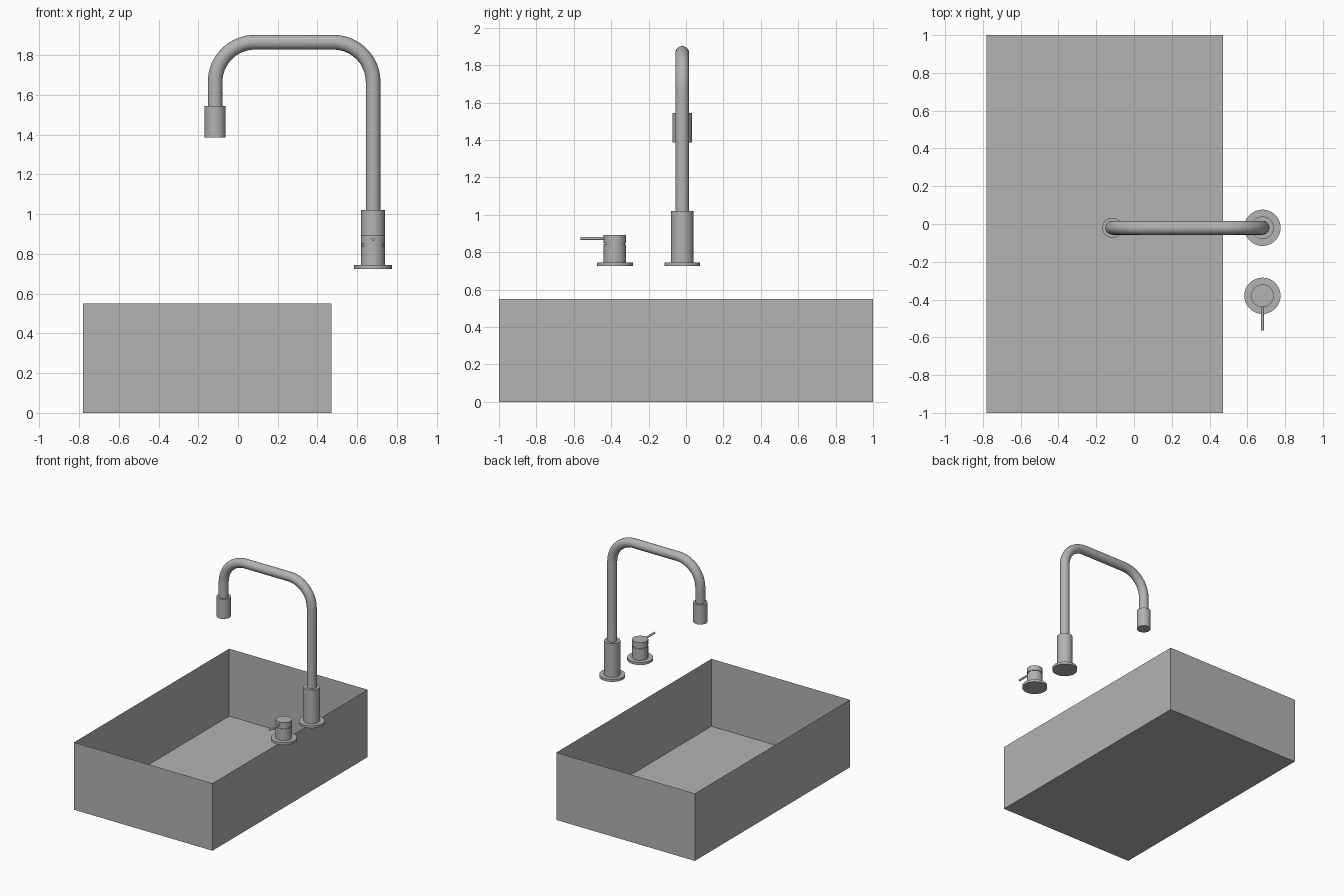
import bpy
import bmesh
import math

cube = bpy.data.objects.get("Cube")
if cube:
    bpy.data.objects.remove(cube, do_unlink=True)

GREY = (0.45, 0.45, 0.45, 1)
metal = bpy.data.materials.new("plain grey")
metal.use_nodes = True
metal.diffuse_color = GREY
metal.node_tree.nodes["Principled BSDF"].inputs["Base Color"].default_value = GREY

TAP_X, SPOUT_Y, HANDLE_Y = 0.68, -0.02, -0.38


def finish(obj, smooth=True):
    obj.data.materials.append(metal)
    if smooth:
        bpy.ops.object.select_all(action="DESELECT")
        obj.select_set(True)
        bpy.context.view_layer.objects.active = obj
        bpy.ops.object.shade_smooth_by_angle(angle=math.radians(35))
    return obj


def link_mesh(name, bm):
    mesh = bpy.data.meshes.new(name)
    bm.to_mesh(mesh)
    bm.free()
    obj = bpy.data.objects.new(name, mesh)
    bpy.context.collection.objects.link(obj)
    return obj


def cylinder(name, x, y, radius, bottom, top):
    bpy.ops.mesh.primitive_cylinder_add(
        vertices=48, radius=radius, depth=top - bottom,
        location=(x, y, (bottom + top) / 2))
    obj = bpy.context.object
    obj.name = name
    return finish(obj)


# Open basin made of thin sheet walls
bm = bmesh.new()
bmesh.ops.create_cube(bm, size=1)
for v in bm.verts:
    v.co.x = 0.47 if v.co.x > 0 else -0.78
    v.co.y *= 2
    v.co.z = 0.55 if v.co.z > 0 else 0
lid = [f for f in bm.faces if f.normal.z > 0.9]
bmesh.ops.delete(bm, geom=lid, context="FACES_ONLY")
finish(link_mesh("basin", bm), smooth=False)

# Spout base and nozzle
NOZZLE_X = -0.115
cylinder("spout_flange", TAP_X, SPOUT_Y, 0.096, 0.725, 0.745)
cylinder("spout_body", TAP_X, SPOUT_Y, 0.06, 0.745, 1.02)
cylinder("nozzle", NOZZLE_X, SPOUT_Y, 0.053, 1.385, 1.545)

# Bent spout tube: two quarter bends joined by straight runs
BEND, TOP_Z, STEPS = 0.2, 1.865, 16
path = [(TAP_X, 1.0)]
for centre, start in ((TAP_X - BEND, 0), (NOZZLE_X + BEND, math.pi / 2)):
    for i in range(STEPS + 1):
        a = start + i / STEPS * math.pi / 2
        path.append((centre + BEND * math.cos(a),
                     TOP_Z - BEND + BEND * math.sin(a)))
path.append((NOZZLE_X, 1.5))
curve = bpy.data.curves.new("spout_tube", "CURVE")
curve.dimensions = "3D"
curve.bevel_depth = 0.037
curve.bevel_resolution = 8
curve.use_fill_caps = True
spline = curve.splines.new("POLY")
spline.points.add(len(path) - 1)
for point, (x, z) in zip(spline.points, path):
    point.co = (x, SPOUT_Y, z, 1)
tube = bpy.data.objects.new("spout_tube", curve)
bpy.context.collection.objects.link(tube)
bpy.ops.object.select_all(action="DESELECT")
tube.select_set(True)
bpy.context.view_layer.objects.active = tube
bpy.ops.object.convert(target="MESH")
finish(bpy.context.object)

# Mixer handle with a narrow groove under its cap
cylinder("handle_flange", TAP_X, HANDLE_Y, 0.096, 0.725, 0.745)
cylinder("handle_body", TAP_X, HANDLE_Y, 0.06, 0.745, 0.84)
cylinder("handle_groove", TAP_X, HANDLE_Y, 0.055, 0.84, 0.85)
cylinder("handle_cap", TAP_X, HANDLE_Y, 0.06, 0.85, 0.892)

# Thin lever pointing forward
bpy.ops.mesh.primitive_cylinder_add(
    vertices=24, radius=0.008, depth=0.15,
    location=(TAP_X, -0.49, 0.873), rotation=(math.pi / 2, 0, 0))
bpy.context.object.name = "handle_lever"
finish(bpy.context.object)
